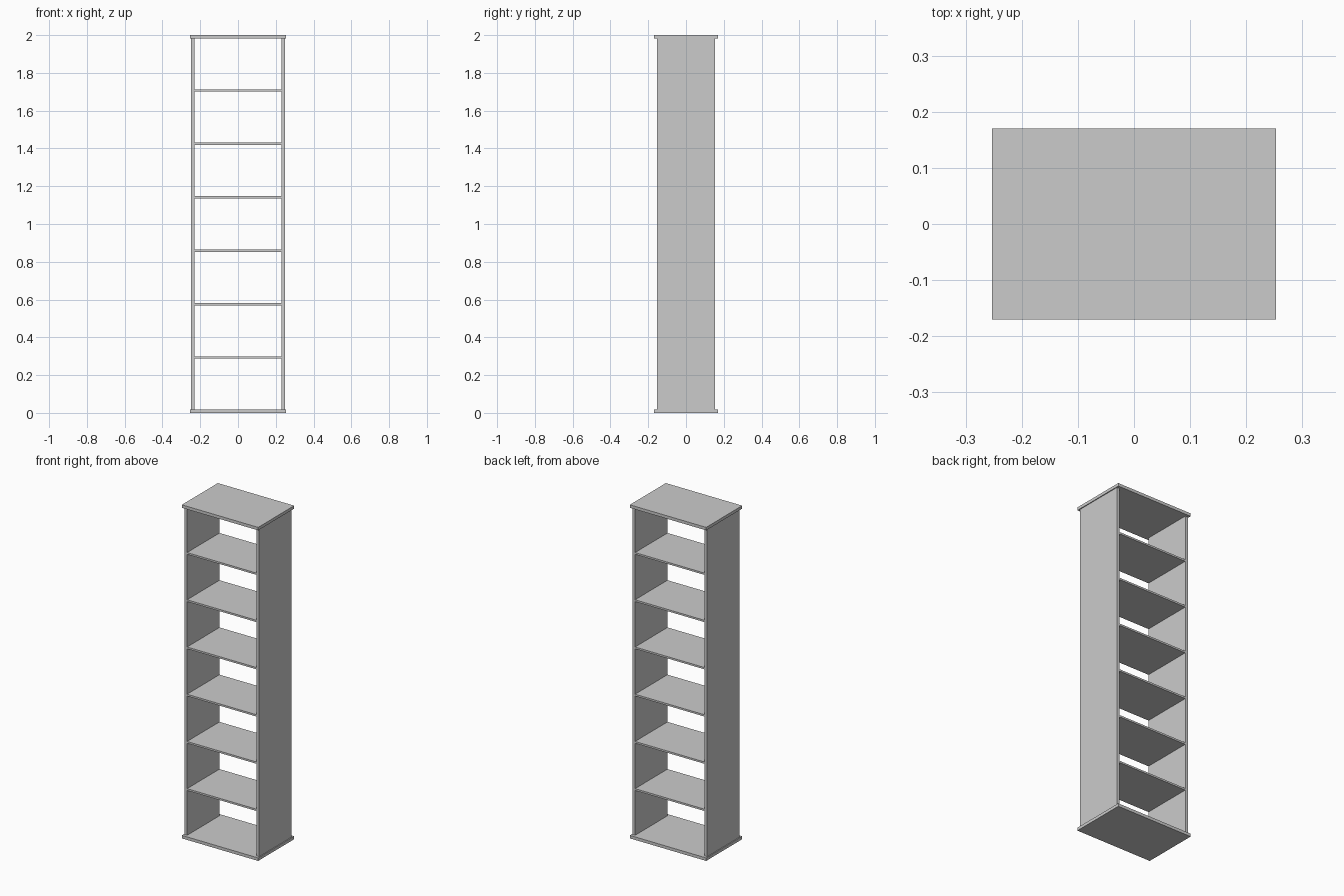
import bpy

if "Cube" in bpy.data.objects:
    bpy.data.objects.remove(bpy.data.objects["Cube"])

W, D, H = 0.506, 0.341, 2.0   # overall size
T = 0.018                     # board thickness
SIDE_X, SIDE_D = 0.248, 0.307 # outer face and depth of side panels
SHELF_T = 0.011
BAYS = 7


def board(name, centre, size):
    bpy.ops.mesh.primitive_cube_add(size=1, location=centre)
    ob = bpy.context.object
    ob.name = name
    ob.scale = size
    bpy.ops.object.transform_apply(location=False, rotation=False, scale=True)
    return ob


# Overhanging base and top boards
board("base_board", (0, 0, T / 2), (W, D, T))
board("top_board", (0, 0, H - T / 2), (W, D, T))

# Side panels between base and top
for side, name in ((-1, "left_side"), (1, "right_side")):
    board(name, (side * (SIDE_X - T / 2), 0, H / 2), (T, SIDE_D, H - 2 * T))

# Evenly spaced shelves
pitch = (H - T) / BAYS
for i in range(1, BAYS):
    board(f"shelf_{i}", (0, 0, T / 2 + i * pitch),
          (2 * (SIDE_X - T), SIDE_D, SHELF_T))
